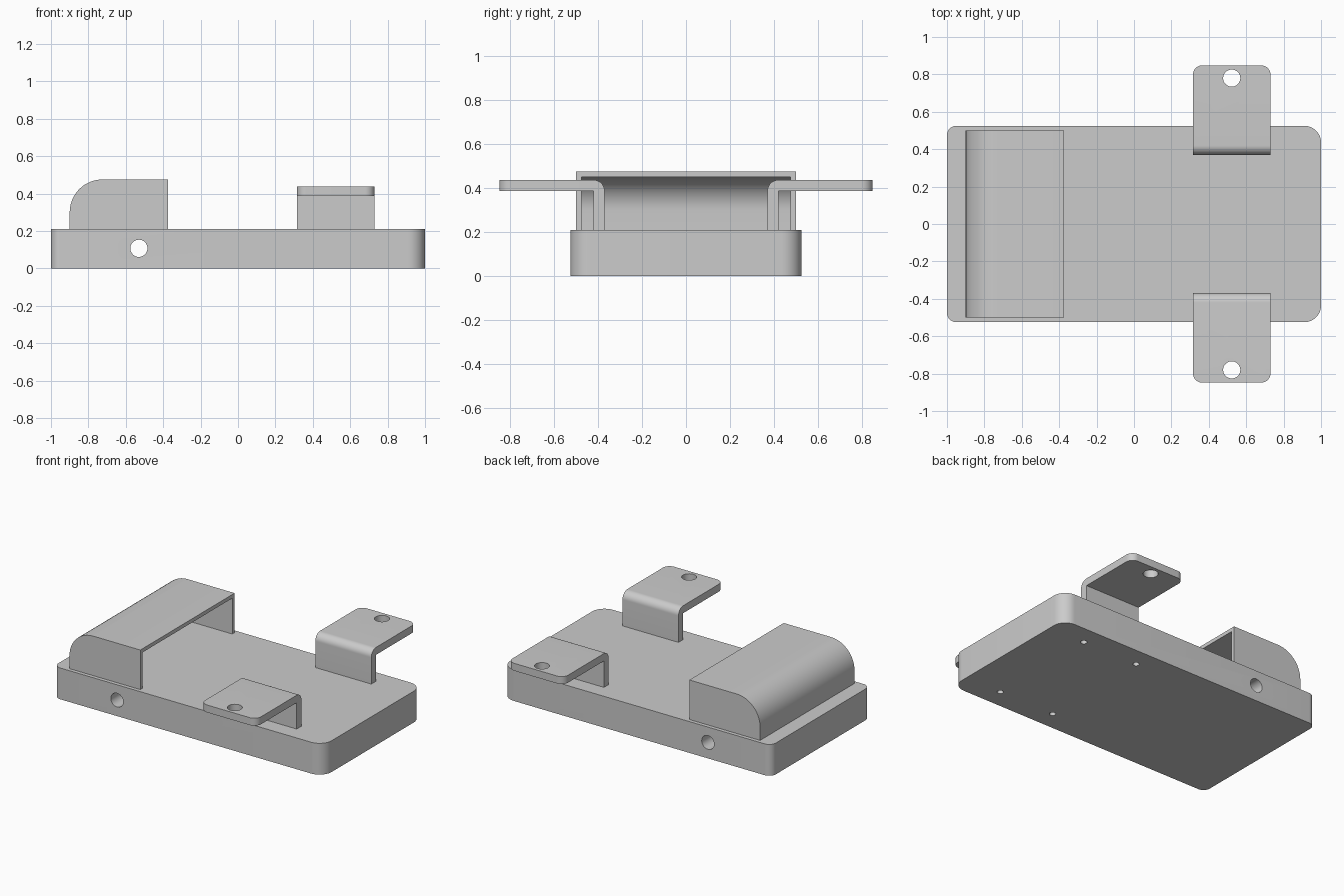
import bpy, bmesh, math
from mathutils import Vector

cube = bpy.data.objects.get("Cube")
if cube:
    bpy.data.objects.remove(cube, do_unlink=True)

grey = bpy.data.materials.new("plain grey")
grey.use_nodes = True
GREY = (0.6, 0.6, 0.6, 1)
grey.diffuse_color = GREY
grey.node_tree.nodes["Principled BSDF"].inputs["Base Color"].default_value = GREY

# how profile coordinates (u, v) and depth w map to space
AXES = {
    "x": lambda u, v, w: (w, u, v),
    "y": lambda u, v, w: (u, w, v),
    "z": lambda u, v, w: (u, v, w),
}


def rounded(corners, steps=12):
    """Outline with right-angled corners (u, v, radius)."""
    points = []
    for i, (u, v, r) in enumerate(corners):
        p = Vector((u, v))
        if r == 0:
            points.append(p)
            continue
        before = (Vector(corners[i - 1][:2]) - p).normalized()
        after = (Vector(corners[(i + 1) % len(corners)][:2]) - p).normalized()
        centre = p + r * (before + after)
        for k in range(steps + 1):
            t = math.pi / 2 * k / steps
            points.append(centre - r * (after * math.cos(t) + before * math.sin(t)))
    return points


def circle(u, v, r, sides=32):
    return [Vector((u + r * math.cos(2 * math.pi * k / sides),
                    v + r * math.sin(2 * math.pi * k / sides))) for k in range(sides)]


def prism(name, outline, axis, low, high):
    """Extrude an outline along an axis."""
    bm = bmesh.new()
    place = AXES[axis]
    rings = [[bm.verts.new(place(p.x, p.y, w)) for p in outline] for w in (low, high)]
    for ring in rings:
        bm.faces.new(ring)
    n = len(outline)
    for i in range(n):
        j = (i + 1) % n
        bm.faces.new((rings[0][i], rings[0][j], rings[1][j], rings[1][i]))
    bmesh.ops.recalc_face_normals(bm, faces=bm.faces)
    mesh = bpy.data.meshes.new(name)
    bm.to_mesh(mesh)
    bm.free()
    mesh.materials.append(grey)
    obj = bpy.data.objects.new(name, mesh)
    bpy.context.collection.objects.link(obj)
    return obj


def activate(obj):
    bpy.ops.object.select_all(action="DESELECT")
    obj.select_set(True)
    bpy.context.view_layer.objects.active = obj


def combine(obj, tool, operation="DIFFERENCE"):
    """Apply a boolean and discard the tool."""
    activate(obj)
    mod = obj.modifiers.new("cut", "BOOLEAN")
    mod.operation = operation
    mod.solver = "EXACT"
    mod.object = tool
    bpy.ops.object.modifier_apply(modifier=mod.name)
    bpy.data.objects.remove(tool, do_unlink=True)


def smooth(obj):
    activate(obj)
    bpy.ops.object.shade_smooth_by_angle(angle=math.radians(30))


TOP = 0.21          # top of the base
LEG = 0.395         # centre line of the bracket legs
X0, X1 = 0.315, 0.73  # bracket width

# base slab with a cross hole and small holes underneath
base = prism("base", rounded([(-1, -0.525, 0.05), (1, -0.525, 0.09),
                              (1, 0.525, 0.09), (-1, 0.525, 0.05)]), "z", 0, TOP)
combine(base, prism("cross_hole", circle(-0.53, 0.107, 0.046), "y", -1, 1))
for x in (X0, X1):
    for y in (-LEG, LEG):
        combine(base, prism("pin_hole", circle(x, y, 0.02, 16), "z", -0.1, 0.1))
smooth(base)

# hollow hood, open towards the middle of the base
hood = prism("hood", rounded([(-0.9, TOP, 0), (-0.375, TOP, 0),
                              (-0.375, 0.475, 0), (-0.9, 0.475, 0.175)]),
             "y", -0.5, 0.5)
combine(hood, prism("hood_cavity", rounded([(-0.875, 0.1, 0), (-0.2, 0.1, 0),
                                            (-0.2, 0.45, 0), (-0.875, 0.45, 0.15)]),
                    "y", -0.475, 0.475))
smooth(hood)

# bent mounting brackets with a hole in each tab
for name, s in (("front_bracket", -1), ("back_bracket", 1)):
    bent = rounded([(s * 0.37, TOP, 0), (s * 0.42, TOP, 0), (s * 0.42, 0.387, 0),
                    (s * 0.95, 0.387, 0), (s * 0.95, 0.437, 0), (s * 0.37, 0.437, 0.05)])
    bracket = prism(name, bent, "x", X0 - 0.1, X1 + 0.1)
    plan = rounded([(X0, s * 0.2, 0), (X1, s * 0.2, 0),
                    (X1, s * 0.848, 0.05), (X0, s * 0.848, 0.05)])
    combine(bracket, prism("tab_outline", plan, "z", 0, 1), "INTERSECT")
    combine(bracket, prism("tab_hole", circle((X0 + X1) / 2, s * 0.78, 0.046), "z", 0, 1))
    smooth(bracket)
